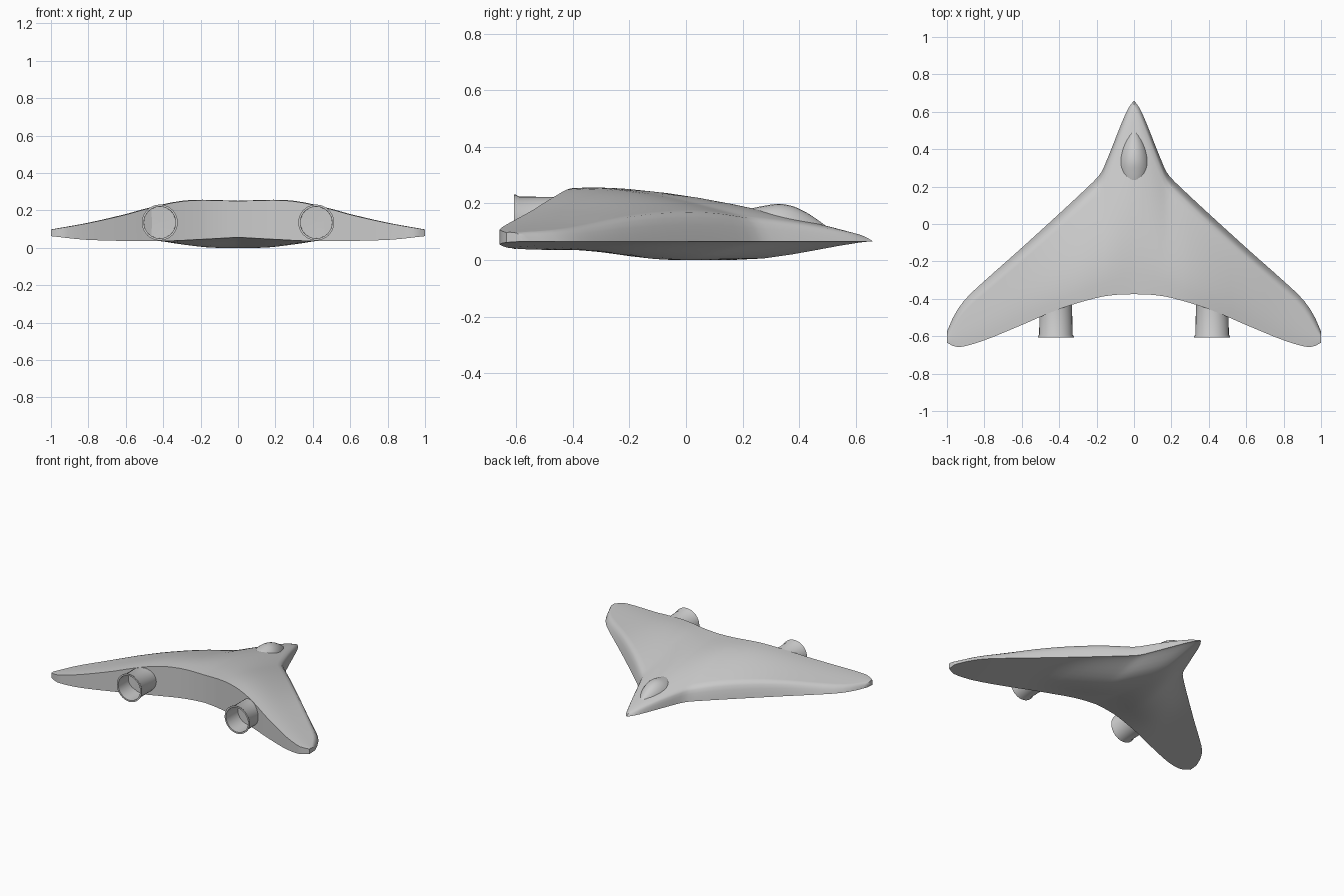
import bpy, bmesh, math

if "Cube" in bpy.data.objects:
    bpy.data.objects.remove(bpy.data.objects["Cube"])

grey = bpy.data.materials.new("hull grey")
grey.diffuse_color = (0.6, 0.6, 0.6, 1)
grey.use_nodes = True
grey.node_tree.nodes["Principled BSDF"].inputs["Base Color"].default_value = grey.diffuse_color


def curve(pts):
    """Smooth interpolation through (x, value) pairs."""
    n = len(pts)
    sl = []
    for i in range(n):
        a, b = pts[max(i - 1, 0)], pts[min(i + 1, n - 1)]
        sl.append((b[1] - a[1]) / (b[0] - a[0]))

    def f(x):
        x = min(max(x, pts[0][0]), pts[-1][0])
        for i in range(n - 1):
            (x0, y0), (x1, y1) = pts[i], pts[i + 1]
            if x <= x1:
                h = x1 - x0
                t = (x - x0) / h
                return (y0 * (1 + 2 * t) * (1 - t) ** 2 + sl[i] * h * t * (1 - t) ** 2
                        + y1 * t * t * (3 - 2 * t) - sl[i + 1] * h * t * t * (1 - t))
    return f


def loft(name, rings, angle=35):
    """Skin closed rings of equal length and cap both ends."""
    bm = bmesh.new()
    vs = [[bm.verts.new(p) for p in r] for r in rings]
    n = len(rings[0])
    for a, b in zip(vs, vs[1:]):
        for i in range(n):
            j = (i + 1) % n
            bm.faces.new((a[i], a[j], b[j], b[i]))
    bm.faces.new(vs[0])
    bm.faces.new(vs[-1])
    bmesh.ops.recalc_face_normals(bm, faces=bm.faces)
    me = bpy.data.meshes.new(name)
    bm.to_mesh(me)
    bm.free()
    me.materials.append(grey)
    ob = bpy.data.objects.new(name, me)
    bpy.context.collection.objects.link(ob)
    bpy.ops.object.select_all(action='DESELECT')
    ob.select_set(True)
    bpy.context.view_layer.objects.active = ob
    bpy.ops.object.shade_smooth_by_angle(angle=math.radians(angle))


# Flying wing hull: chordwise sections from wing tip to wing tip
lead = curve([(0, .66), (.03, .62), (.06, .555), (.1, .455), (.14, .355), (.165, .295), (.19, .255),
              (.25, .195), (.4, .055), (.62, -.145), (.8, -.305), (.9, -.40), (.96, -.485), (1, -.575)])
trail = curve([(0, -.375), (.1, -.379), (.2, -.395), (.4, -.455), (.6, -.54), (.8, -.622),
               (.9, -.652), (.95, -.658), (1, -.635)])
top = curve([(0, .25), (.2, .254), (.3, .248), (.4, .23), (.5, .205), (.6, .177), (.8, .132), (1, .097)])
low = curve([(0, .056), (.2, .045), (.4, .036), (.8, .042), (1, .062)])
blunt = curve([(0, .06), (.05, .15), (.1, .25), (.2, .38), (.45, .6), (.63, .78), (.8, .8), (1, .8)])
EDGE = .066
NOSE = [0, .06, .18, .36, .6, 1]        # steps across the blunt leading edge
REST = [.07, .15, .24, .34, .45, .56, .67, .78, .89, 1]


def section(x):
    a = abs(x)
    y0, c = lead(a), lead(a) - trail(a)
    w = min(.05, .4 * c) / c
    ts = [w * s for s in NOSE] + [w + (1 - w) * s for s in REST]
    b = blunt(a)
    belly = .064 * max(0, 1 - (a / .5) ** 2) ** 1.4
    up, down = [], []
    for t in ts:
        y = y0 - c * t
        q = 1 - (1 - min(t / w, 1)) ** 2
        f = b * q + (1 - b) * (1 - (1 - t) ** 1.65) + .05 * math.sin(math.pi * t * t)
        up.append((x, y, EDGE + (top(a) - EDGE) * f))
        if t > 0:
            s = max(0, math.sin(math.pi * t))
            down.append((x, y, max(0, EDGE + (low(a) - EDGE) * t - belly * s ** 1.4)))
    return up + down[::-1]


half = [.015, .03, .045, .06, .08, .1, .12, .14, .16, .175, .19, .22, .26, .3, .35, .4, .46, .52,
        .58, .64, .7, .76, .82, .87, .91, .94, .97, .99, 1]
xs = [-x for x in reversed(half)] + [0] + half
loft("wing_hull", [section(x) for x in xs], 40)

# Teardrop canopy, blunt at the rear
width = curve([(.21, .062), (.225, .074), (.28, .09), (.34, .086), (.4, .07), (.46, .043), (.5, .018), (.518, .003)])
crown = curve([(.21, .172), (.225, .180), (.28, .192), (.33, .198), (.38, .189), (.43, .165), (.48, .131), (.518, .10)])
rings = []
for i in range(21):
    y = .21 + .308 * i / 20
    rings.append([(width(y) * math.cos(math.pi * k / 14), y, .09 + (crown(y) - .09) * math.sin(math.pi * k / 14))
                  for k in range(15)])
loft("canopy", rings)

# Engine nozzles: revolved hollow profile (radius, y)
profile = [(.087, -.42), (.089, -.59), (.096, -.602), (.096, -.608), (.085, -.608), (.084, -.48), (.001, -.478)]
for side, name in ((-1, "left_engine"), (1, "right_engine")):
    N = 32
    loft(name, [[(side * .418 + r * math.cos(2 * math.pi * k / N), y, .135 + r * math.sin(2 * math.pi * k / N))
                 for k in range(N)] for r, y in profile])
